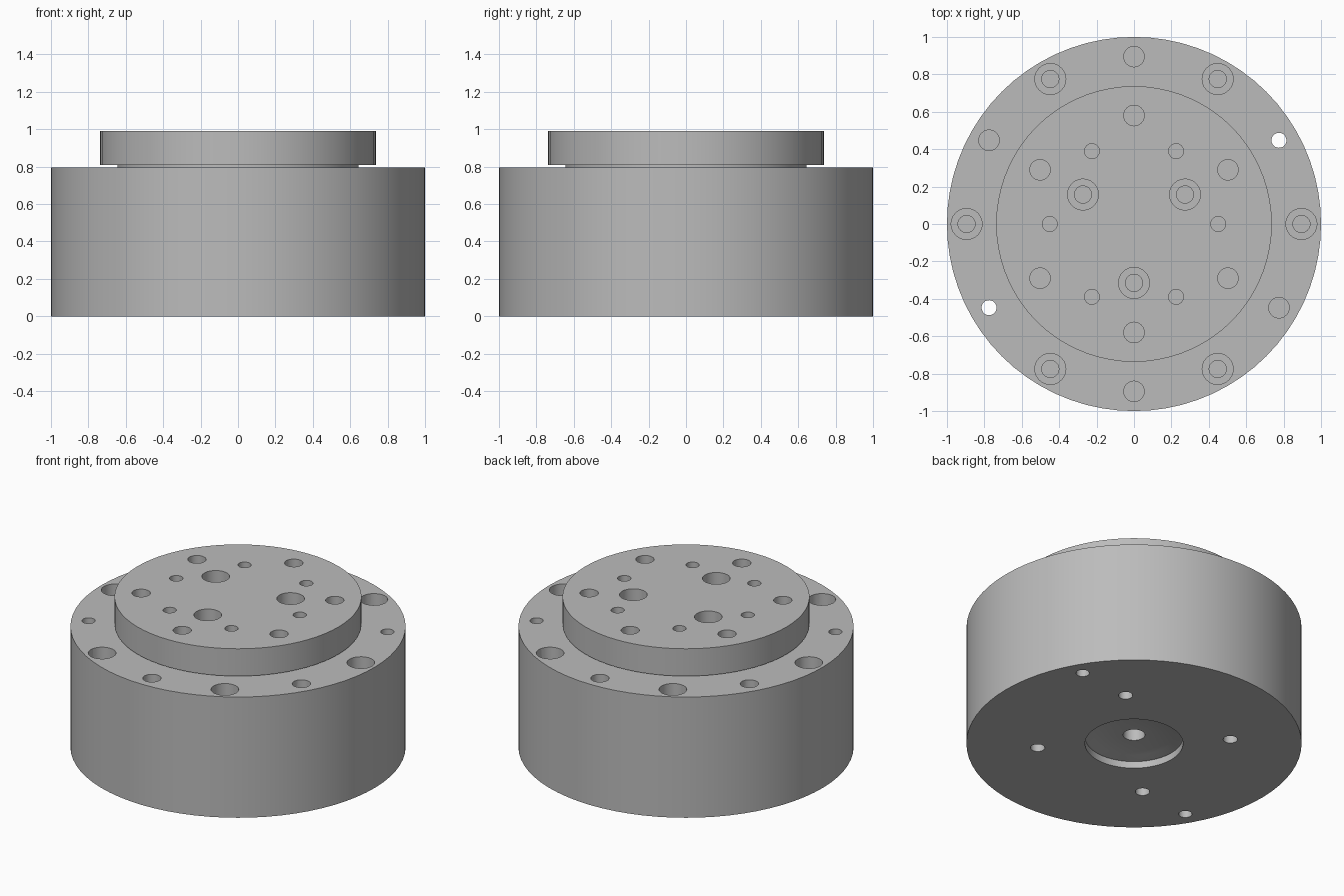
import bpy, bmesh, math

if "Cube" in bpy.data.objects:
    bpy.data.objects.remove(bpy.data.objects["Cube"])

SEG = 72

grey = bpy.data.materials.new("machined grey")
grey.diffuse_color = (0.5, 0.5, 0.5, 1)
grey.use_nodes = True
grey.node_tree.nodes["Principled BSDF"].inputs["Base Color"].default_value = grey.diffuse_color


def lathe(bm, profile, center=(0, 0), seg=SEG):
    """Closed solid of revolution; the profile's first and last radii are capped."""
    rings = []
    for r, z in profile:
        rings.append([bm.verts.new((center[0] + r * math.cos(2 * math.pi * i / seg),
                                    center[1] + r * math.sin(2 * math.pi * i / seg), z))
                      for i in range(seg)])
    for a, b in zip(rings, rings[1:]):
        for i in range(seg):
            j = (i + 1) % seg
            bm.faces.new((a[i], a[j], b[j], b[i]))
    bm.faces.new(rings[0][::-1])
    bm.faces.new(rings[-1])


def to_object(name, bm):
    bmesh.ops.recalc_face_normals(bm, faces=bm.faces)
    mesh = bpy.data.meshes.new(name)
    bm.to_mesh(mesh)
    bm.free()
    obj = bpy.data.objects.new(name, mesh)
    bpy.context.collection.objects.link(obj)
    mesh.materials.append(grey)
    return obj


def hole_ring(bm, radius, angles, profile):
    """Same hole profile repeated around the axis."""
    for a in angles:
        t = math.radians(a)
        lathe(bm, profile, (radius * math.cos(t), radius * math.sin(t)), 24)


def drill(obj, cutter_bm):
    cutter = to_object(obj.name + "_drills", cutter_bm)
    cutter.hide_render = True
    mod = obj.modifiers.new("drill", 'BOOLEAN')
    mod.operation = 'DIFFERENCE'
    mod.solver = 'EXACT'
    mod.object = cutter
    bpy.ops.object.select_all(action='DESELECT')
    bpy.context.view_layer.objects.active = obj
    obj.select_set(True)
    bpy.ops.object.modifier_apply(modifier=mod.name)
    bpy.data.objects.remove(cutter)
    bpy.ops.object.shade_smooth_by_angle(angle=math.radians(30))


SIX = range(0, 360, 60)
TOP = 0.795     # housing top
FACE = 0.99     # flange face

# Housing drum with the stepped centre recess underneath
bm = bmesh.new()
lathe(bm, [(0.065, 0.20), (0.065, 0.06), (0.24, 0.06), (0.28, 0.045),
           (0.2925, 0.045), (0.2925, 0), (1, 0), (1, TOP), (0.645, TOP)])
housing = to_object("housing", bm)

# Rim counterbores, tapped holes, dowel through-holes and underside holes
cut = bmesh.new()
hole_ring(cut, 0.895, SIX, [(0.046, TOP - 0.5), (0.046, TOP - 0.2),
                            (0.083, TOP - 0.2), (0.083, TOP + 0.1)])
hole_ring(cut, 0.895, (90, 150, 270, 330), [(0.055, TOP - 0.2), (0.055, TOP + 0.1)])
hole_ring(cut, 0.895, (30, 210), [(0.04, -0.1), (0.04, TOP + 0.1)])
hole_ring(cut, 0.577, (45, 135, 225, 315), [(0.043, -0.1), (0.043, 0.18)])
drill(housing, cut)

# Output flange on its short neck
bm = bmesh.new()
lathe(bm, [(0.645, TOP), (0.645, 0.81), (0.737, 0.81), (0.737, FACE)])
flange = to_object("output_flange", bm)

# Flange tapped holes, pin holes and counterbores
cut = bmesh.new()
hole_ring(cut, 0.58, range(30, 390, 60), [(0.055, FACE - 0.15), (0.055, FACE + 0.1)])
hole_ring(cut, 0.45, SIX, [(0.04, FACE - 0.15), (0.04, FACE + 0.1)])
hole_ring(cut, 0.315, (30, 150, 270), [(0.046, FACE - 0.18), (0.046, FACE - 0.11),
                                       (0.083, FACE - 0.11), (0.083, FACE + 0.1)])
drill(flange, cut)
